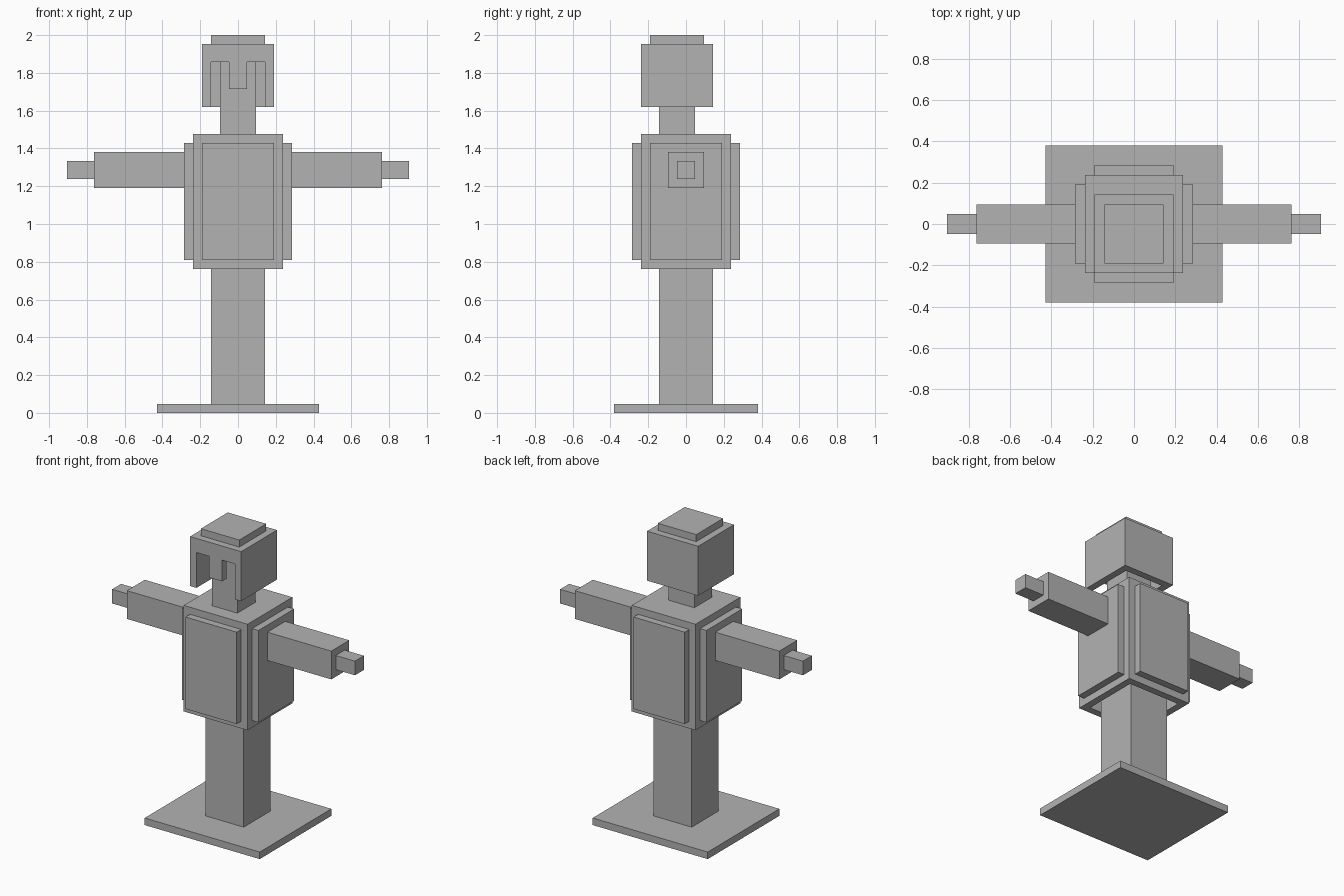
import bpy
import bmesh
from mathutils import Matrix, Vector

U = 2 / 42  # one block step; all sizes below are in steps

if "Cube" in bpy.data.objects:
    bpy.data.objects.remove(bpy.data.objects["Cube"])

grey = bpy.data.materials.new("plain grey")
grey.use_nodes = True
grey.diffuse_color = (0.45, 0.45, 0.45, 1)
grey.node_tree.nodes["Principled BSDF"].inputs["Base Color"].default_value = grey.diffuse_color


def add_mesh(name, bm):
    bmesh.ops.recalc_face_normals(bm, faces=bm.faces)
    mesh = bpy.data.meshes.new(name)
    bm.to_mesh(mesh)
    bm.free()
    mesh.materials.append(grey)
    obj = bpy.data.objects.new(name, mesh)
    bpy.context.collection.objects.link(obj)
    return obj


def box(name, x, y, z):
    """Box from three (low, high) ranges."""
    low, high = (Vector(c) * U for c in zip(x, y, z))
    bm = bmesh.new()
    place = Matrix.Translation((low + high) / 2) @ Matrix.Diagonal((*(high - low), 1))
    bmesh.ops.create_cube(bm, size=1, matrix=place)
    return add_mesh(name, bm)


def prism(name, profile, y):
    """Extrude a front-facing (x, z) outline along y."""
    bm = bmesh.new()
    face = bm.faces.new([bm.verts.new((px * U, y[0] * U, pz * U)) for px, pz in profile])
    out = bmesh.ops.extrude_face_region(bm, geom=[face])["geom"]
    moved = [v for v in out if isinstance(v, bmesh.types.BMVert)]
    bmesh.ops.translate(bm, verts=moved, vec=(0, (y[1] - y[0]) * U, 0))
    return add_mesh(name, bm)


def carve(obj, cutter):
    mod = obj.modifiers.new("carve", 'BOOLEAN')
    mod.operation = 'DIFFERENCE'
    mod.solver = 'EXACT'
    mod.object = cutter
    bpy.context.view_layer.objects.active = obj
    bpy.ops.object.modifier_apply(modifier=mod.name)
    bpy.data.objects.remove(cutter)


# Stand
box("base_plate", (-9, 9), (-8, 8), (0, 1))
box("post", (-3, 3), (-3, 3), (1, 30))
box("neck", (-2, 2), (-3, 1), (31, 40))

# Hollow torso shell, open underneath
torso = box("torso_shell", (-5, 5), (-5, 5), (16, 31))
carve(torso, box("torso_cavity", (-4, 4), (-4, 4), (15, 30)))

# Raised plates on the four torso sides, and the two arms
for side, s in (("left", 1), ("right", -1)):
    def span(a, b):
        return sorted((a * s, b * s))
    box(side + "_side_plate", span(5, 6), (-4, 4), (17, 30))
    box(side + "_arm", span(6, 16), (-2, 2), (25, 29))
    box(side + "_hand", span(16, 19), (-1, 1), (26, 28))
for name, y in (("front_plate", (-6, -5)), ("back_plate", (5, 6))):
    box(name, (-4, 4), y, (17, 30))

# Hollow helmet with a face opening around a nose guard
helmet = box("helmet", (-4, 4), (-5, 3), (34, 41))
carve(helmet, box("helmet_cavity", (-3, 3), (-4, 2), (33, 40)))
opening = [(-3, 33), (3, 33), (3, 39), (1, 39), (1, 36), (-1, 36), (-1, 39), (-3, 39)]
carve(helmet, prism("face_opening", opening, (-6, -3.5)))
box("helmet_cap", (-3, 3), (-4, 2), (41, 42))
